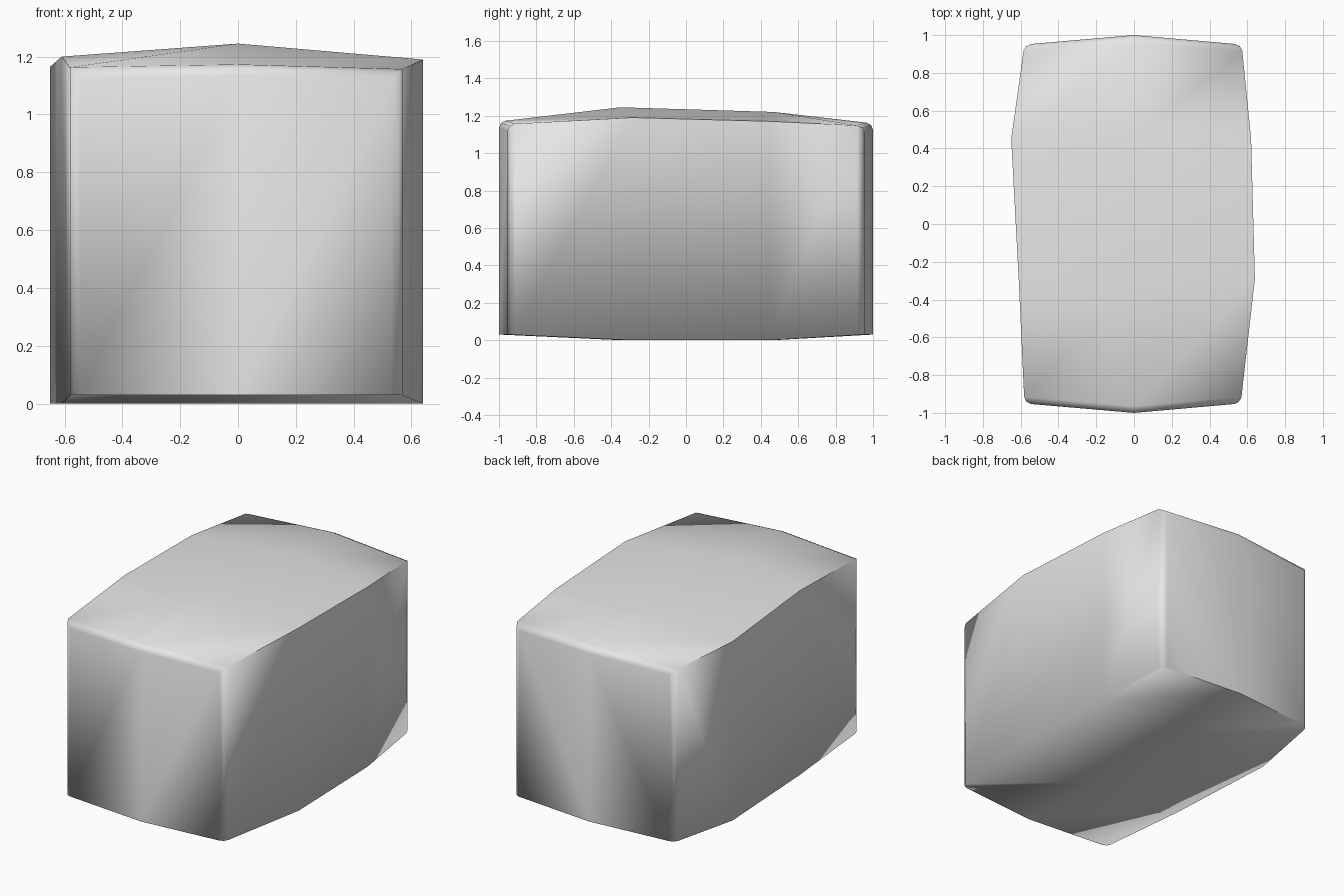
import bpy
import bmesh

default = bpy.data.objects.get("Cube")
if default:
    bpy.data.objects.remove(default, do_unlink=True)

# Light grey material
grey = bpy.data.materials.new("light grey")
grey.use_nodes = True
colour = (0.8, 0.8, 0.8, 1)
grey.diffuse_color = colour
grey.node_tree.nodes["Principled BSDF"].inputs["Base Color"].default_value = colour

# Cross-sections from front to back, each with three columns (x, y, top height)
rows = [
    [(-0.58, -0.95, 1.16), (0, -1, 1.17), (0.565, -0.95, 1.155)],
    [(-0.61, -0.3, 1.2), (0, -0.35, 1.245), (0.64, -0.29, 1.19)],
    [(-0.65, 0.45, 1.165), (0, 0.47, 1.22), (0.62, 0.45, 1.17)],
    [(-0.58, 0.95, 1.145), (0, 1, 1.16), (0.57, 0.95, 1.145)],
]
last_row, last_col = len(rows) - 1, 2

bm = bmesh.new()
top, bottom = [], []
for r, row in enumerate(rows):
    base = 0.03 if r in (0, last_row) else 0.0
    top.append([bm.verts.new(p) for p in row])
    bottom.append([bm.verts.new((x, y, base)) for x, y, z in row])

# Crowned top and shallow bottom
for grid in (top, bottom):
    for r in range(last_row):
        for c in range(last_col):
            bm.faces.new((grid[r][c], grid[r][c + 1],
                          grid[r + 1][c + 1], grid[r + 1][c]))

# Walls on all four sides
def wall(a, b):
    bm.faces.new((bottom[a[0]][a[1]], bottom[b[0]][b[1]],
                  top[b[0]][b[1]], top[a[0]][a[1]]))

for r in (0, last_row):
    for c in range(last_col):
        wall((r, c), (r, c + 1))
for c in (0, last_col):
    for r in range(last_row):
        wall((r, c), (r + 1, c))
bmesh.ops.recalc_face_normals(bm, faces=bm.faces[:])

# Crisp upper side rims and lower end rims
for c in (0, last_col):
    for r in range(last_row):
        bm.edges.get((top[r][c], top[r + 1][c])).smooth = False
for r in (0, last_row):
    for c in range(last_col):
        bm.edges.get((bottom[r][c], bottom[r][c + 1])).smooth = False

# Narrow bevels on the upright corners and the upper end rims
soft = [bm.edges.get((bottom[r][c], top[r][c]))
        for r in (0, last_row) for c in (0, last_col)]
soft += [bm.edges.get((top[r][c], top[r][c + 1]))
         for r in (0, last_row) for c in range(last_col)]
bmesh.ops.bevel(bm, geom=soft, offset=0.035, offset_type='OFFSET',
                segments=2, profile=0.5, affect='EDGES', clamp_overlap=True)
for face in bm.faces:
    face.smooth = True

mesh = bpy.data.meshes.new("rounded_block")
bm.to_mesh(mesh)
bm.free()
mesh.materials.append(grey)
block = bpy.data.objects.new("rounded_block", mesh)
bpy.context.collection.objects.link(block)
